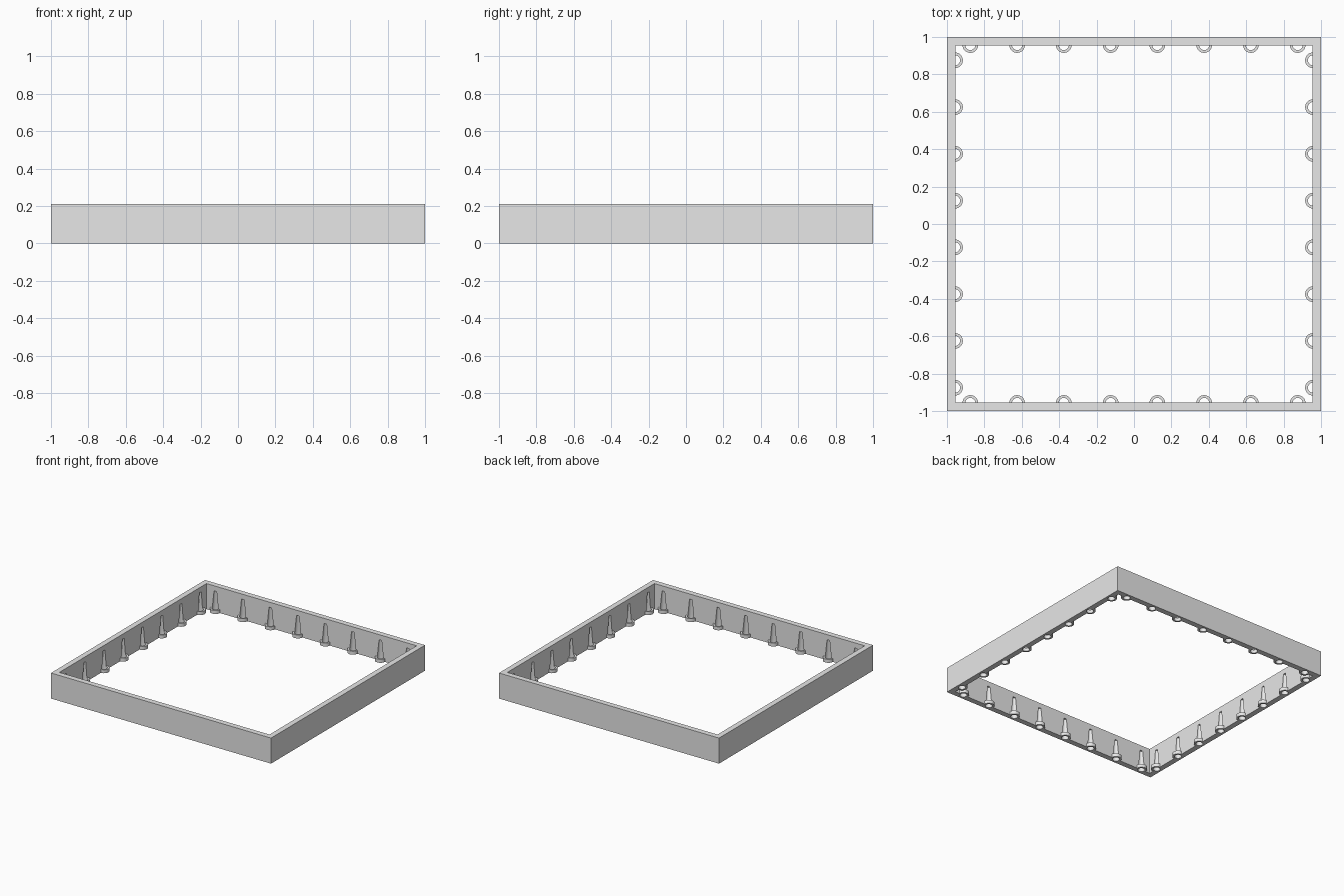
import bpy
import bmesh
import math
from mathutils import Matrix

cube = bpy.data.objects.get("Cube")
if cube:
    bpy.data.objects.remove(cube, do_unlink=True)

HEIGHT, HALF, WALL = 0.21, 1.0, 0.045
SOCKET_LINE = 0.957       # distance of the socket axes from the centre
COLLAR_HEIGHT = 0.028
SEGMENTS = 32

grey = bpy.data.materials.new("plain_grey")
grey.use_nodes = True
grey.diffuse_color = (0.8, 0.8, 0.8, 1)
grey.node_tree.nodes["Principled BSDF"].inputs["Base Color"].default_value = (0.8, 0.8, 0.8, 1)


def make_object(name, bm):
    bmesh.ops.recalc_face_normals(bm, faces=bm.faces)
    mesh = bpy.data.meshes.new(name)
    bm.to_mesh(mesh)
    bm.free()
    mesh.materials.append(grey)
    obj = bpy.data.objects.new(name, mesh)
    bpy.context.collection.objects.link(obj)
    return obj


def add_turned(bm, profile, x, y):
    """Closed solid of revolution from (radius, height) pairs."""
    rings = []
    for r, z in profile:
        rings.append([bm.verts.new((x + r * math.cos(a), y + r * math.sin(a), z))
                      for a in (math.tau * i / SEGMENTS for i in range(SEGMENTS))])
    for low, high in zip(rings, rings[1:]):
        for i in range(SEGMENTS):
            j = (i + 1) % SEGMENTS
            bm.faces.new((low[i], low[j], high[j], high[i]))
    bm.faces.new(rings[0][::-1])
    bm.faces.new(rings[-1])


def turned_row(name, profile):
    """Eight copies of the profile along each of the four walls."""
    bm = bmesh.new()
    for side in range(4):
        turn = Matrix.Rotation(side * math.pi / 2, 2)
        for k in range(8):
            along = -0.875 + 0.25 * k
            c, s = turn[0][0], turn[1][0]
            add_turned(bm, profile, c * along + s * SOCKET_LINE, s * along - c * SOCKET_LINE)
    return make_object(name, bm)


def combine(target, tool, operation):
    mod = target.modifiers.new(operation.lower(), 'BOOLEAN')
    mod.operation = operation
    mod.solver = 'EXACT'
    mod.object = tool
    tool.hide_render = True
    bpy.context.view_layer.objects.active = target
    bpy.ops.object.modifier_apply(modifier=mod.name)
    bpy.data.objects.remove(tool, do_unlink=True)


# Square frame: outer and inner loops joined at top and bottom
bm = bmesh.new()
loops = []
for half, z in ((HALF, 0), (HALF, HEIGHT), (HALF - WALL, HEIGHT), (HALF - WALL, 0)):
    loops.append([bm.verts.new((sx * half, sy * half, z))
                  for sx, sy in ((-1, -1), (1, -1), (1, 1), (-1, 1))])
for n in range(4):
    a, b = loops[n], loops[(n + 1) % 4]
    for i in range(4):
        j = (i + 1) % 4
        bm.faces.new((a[i], a[j], b[j], b[i]))
frame = make_object("socket_frame", bm)

# Short collars that stick out of the inner walls at the bottom
combine(frame, turned_row("collars", [(0.042, 0), (0.042, COLLAR_HEIGHT)]), 'UNION')

# Tapered sockets running up through the collars and into the walls
combine(frame, turned_row("socket_cutters", [
    (0.027, -0.02), (0.027, COLLAR_HEIGHT + 0.004), (0.012, 0.168)]), 'DIFFERENCE')

# Smooth the round parts, keep the edges crisp
bpy.ops.object.select_all(action='DESELECT')
frame.select_set(True)
bpy.context.view_layer.objects.active = frame
bpy.ops.object.shade_smooth_by_angle(angle=math.radians(30))
